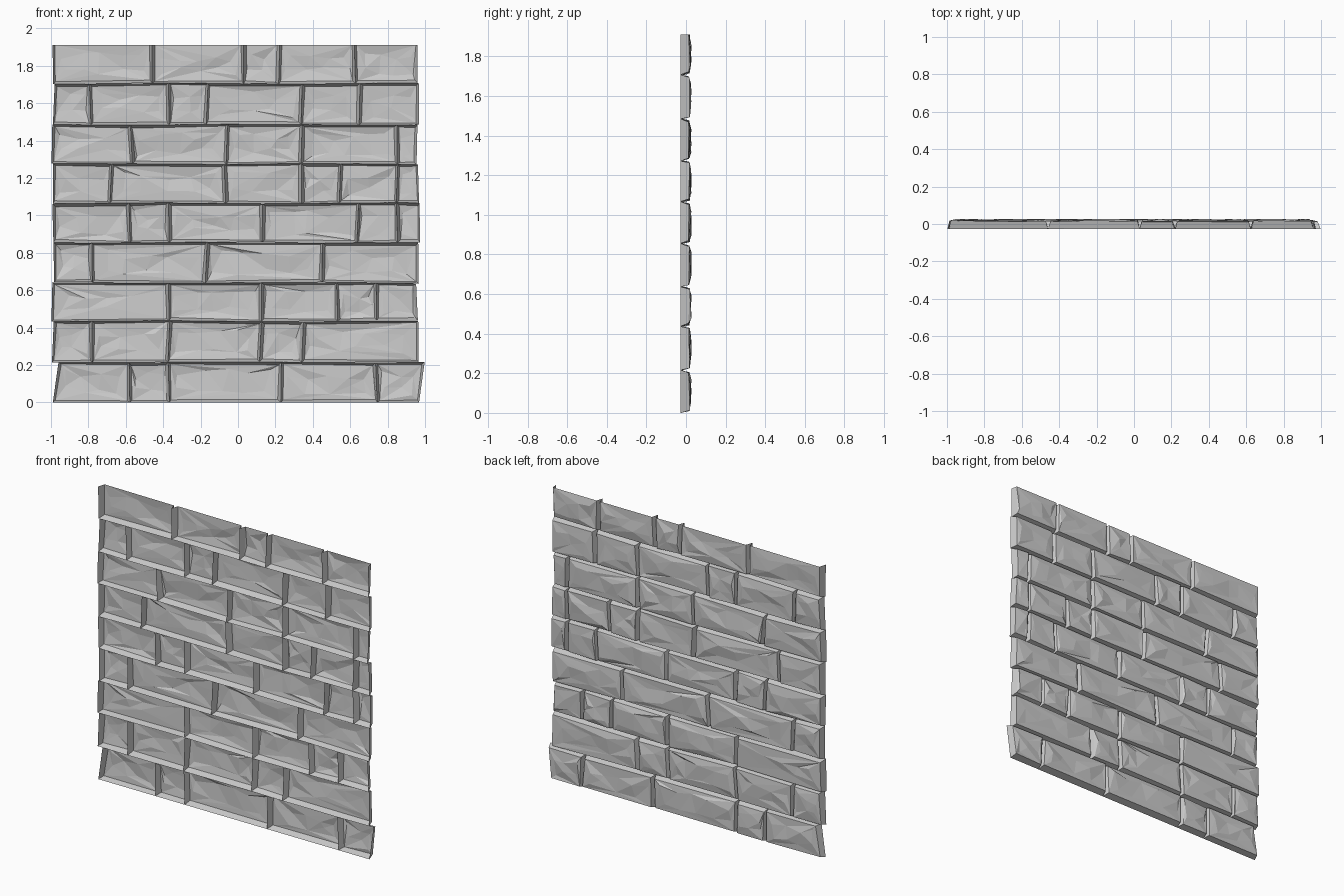
import bpy
import bmesh
import math
import random
from mathutils import Vector
from mathutils.geometry import delaunay_2d_cdt

random.seed(7)

cube = bpy.data.objects.get("Cube")
if cube:
    bpy.data.objects.remove(cube, do_unlink=True)

# Single stone colour
stone = bpy.data.materials.new("stone_grey")
stone.use_nodes = True
colour = (0.6, 0.6, 0.6, 1)
stone.diffuse_color = colour
stone.node_tree.nodes["Principled BSDF"].inputs["Base Color"].default_value = colour

# Heights of the bed joints, and the upright joints of each course (ends included)
BEDS = [0, 0.215, 0.435, 0.64, 0.855, 1.065, 1.275, 1.485, 1.705, 1.91]
COURSES = [
    [-0.975, -0.58, -0.37, 0.23, 0.74, 0.983],
    [-0.99, -0.78, -0.37, 0.12, 0.345, 0.965],
    [-0.995, -0.37, 0.125, 0.53, 0.74, 0.957],
    [-0.985, -0.78, -0.17, 0.45, 0.965],
    [-0.99, -0.58, -0.37, 0.13, 0.64, 0.85, 0.972],
    [-0.99, -0.68, -0.07, 0.34, 0.545, 0.85, 0.965],
    [-0.995, -0.57, -0.06, 0.34, 0.85, 0.957],
    [-0.985, -0.79, -0.37, -0.165, 0.34, 0.65, 0.967],
    [-0.99, -0.46, 0.03, 0.22, 0.625, 0.96],
]
JOINT_Y = -0.027     # bottom of the grooves, the open front of the sheet
GROOVE = 0.012       # half-width of a groove
CORNERS = [(0, 0), (1, 0), (1, 1), (0, 1)]


def bed(i, x):
    """Slightly wavy joint between two courses."""
    wave = 0 if i in (0, len(BEDS) - 1) else 0.003
    return BEDS[i] + wave * math.sin(5 * x + 2 * i)


def lean(row, k, last):
    """Sideways tilt of an upright joint."""
    if row == 0 and k in (0, last):
        return 0.015
    return random.uniform(-0.005, 0.005)


def brick(bm, row, left, right):
    """Hollow stone relief: sloped walls around a chiselled face, open to the front."""
    (x0, t0), (x1, t1) = left, right
    top_course = row == len(COURSES) - 1

    def spot(u, v):
        xa, xb = x0 + t0 * (2 * v - 1), x1 + t1 * (2 * v - 1)
        x = xa + (xb - xa) * u
        low, high = bed(row, x), bed(row + 1, x)
        return x, low + (high - low) * v

    # Outline in the grooves, and the raised inset rim
    base, rim = [], []
    for u, v in CORNERS:
        x, z = spot(u, v)
        gx = GROOVE * random.uniform(0.7, 1.4)
        gz = 0 if top_course and v else GROOVE * random.uniform(0.7, 1.4)
        base.append(bm.verts.new((x, JOINT_Y, z)))
        rim.append(Vector((x + gx * (1 - 2 * u), random.uniform(0.011, 0.02),
                           z + gz * (1 - 2 * v))))

    # Chiselled points scattered over the face, in loose columns
    points = list(rim)
    columns = 2 + int((x1 - x0) / 0.16)
    for n in range(columns):
        for v in (0.3, 0.7):
            u = (n + random.uniform(0.25, 0.75)) / columns
            x, z = spot(u, v + random.uniform(-0.13, 0.13))
            points.append(Vector((x, random.uniform(0.013, 0.028), z)))

    flat = [p.xz for p in points]
    outline = [(i, (i + 1) % 4) for i in range(4)]
    _, _, triangles, source, _, _ = delaunay_2d_cdt(flat, outline, [], 1, 1e-5)
    verts = [bm.verts.new(points[origin[0]]) for origin in source]
    for triangle in triangles:
        bm.faces.new([verts[i] for i in triangle])

    # Sloped walls; the uppermost course is cut open along its top
    for a, b in outline:
        if not (top_course and a == 2):
            bm.faces.new((base[a], base[b], verts[b], verts[a]))


# One object per course of bricks
for row, joints in enumerate(COURSES):
    bm = bmesh.new()
    last = len(joints) - 1
    sides = [(x, lean(row, k, last)) for k, x in enumerate(joints)]
    for left, right in zip(sides, sides[1:]):
        brick(bm, row, left, right)
    bmesh.ops.recalc_face_normals(bm, faces=bm.faces)
    name = f"brick_course_{row + 1}"
    mesh = bpy.data.meshes.new(name)
    bm.to_mesh(mesh)
    bm.free()
    mesh.materials.append(stone)
    bpy.context.collection.objects.link(bpy.data.objects.new(name, mesh))
